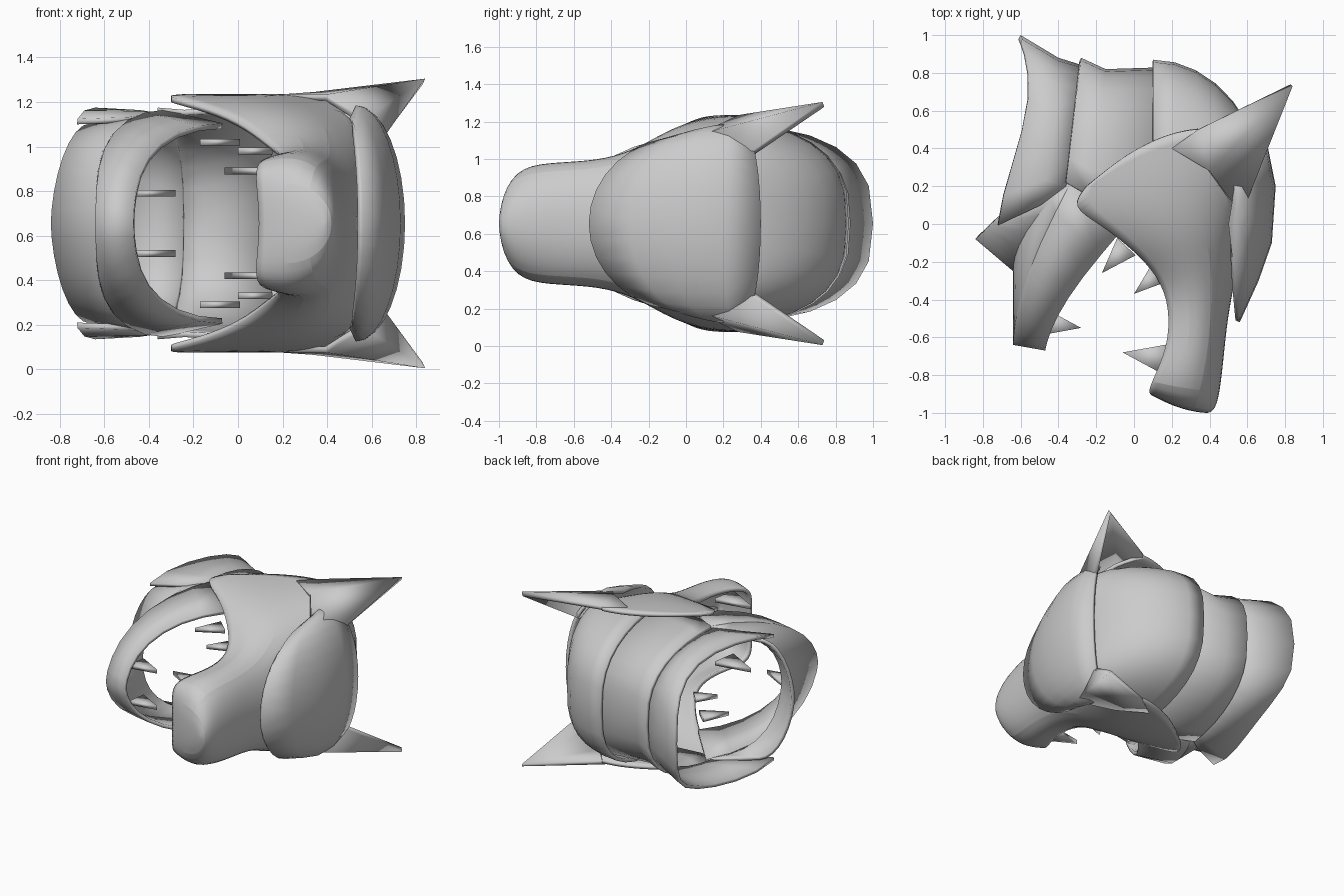
import bpy
import bmesh
from math import sin, cos, pi
from mathutils import Vector

cube = bpy.data.objects.get("Cube")
if cube:
    bpy.data.objects.remove(cube, do_unlink=True)

middle_height = .655

grey = bpy.data.materials.new("plain grey")
grey.use_nodes = True
grey.diffuse_color = (.6, .6, .6, 1)
shader = grey.node_tree.nodes["Principled BSDF"]
shader.inputs["Base Color"].default_value = grey.diffuse_color


def finish(name, builder, thickness, smooth_levels=0):
    """Turn a half mesh into a mirrored, thickened and optionally smoothed object."""
    mesh = bpy.data.meshes.new(name)
    builder.to_mesh(mesh)
    builder.free()
    mesh.materials.append(grey)
    part = bpy.data.objects.new(name, mesh)
    part.location.z = middle_height
    bpy.context.collection.objects.link(part)
    mirror = part.modifiers.new("Mirror", "MIRROR")
    mirror.use_axis = (False, False, True)
    if smooth_levels:
        subsurf = part.modifiers.new("Smooth", "SUBSURF")
        subsurf.levels = subsurf.render_levels = smooth_levels
        subsurf.boundary_smooth = "PRESERVE_CORNERS"
    shell = part.modifiers.new("Shell", "SOLIDIFY")
    shell.thickness = thickness
    bpy.ops.object.select_all(action="DESELECT")
    bpy.context.view_layer.objects.active = part
    part.select_set(True)
    bpy.ops.object.shade_smooth_by_angle(angle=pi / 5)


def sheet(name, rows, thickness=.025, smooth_levels=0):
    """Loft a grid of faces through rows of points (z is the half width)."""
    builder = bmesh.new()
    grid = [[builder.verts.new(point) for point in row] for row in rows]
    for row, following in zip(grid, grid[1:]):
        for column in range(len(row) - 1):
            builder.faces.new((row[column], row[column + 1],
                               following[column + 1], following[column]))
    finish(name, builder, thickness, smooth_levels)


def hoop(middle, side, half_width, roundness=.7, bow=0, sweep=pi / 2, steps=8):
    """Half a rounded hoop, from its middle point to or past its side point."""
    points = []
    for step in range(steps + 1):
        angle = step / steps * sweep
        x, y = Vector(side).lerp(Vector(middle), cos(angle)) if angle < pi / 2 else (
            Vector(side) + (Vector(middle) - Vector(side)) * cos(angle))
        x += bow * sin(2 * angle) * sin(angle)
        points.append((x, y, half_width * sin(angle) ** roundness))
    return points


def crown_hoop(angle):
    """One level of the domed crown, shrinking towards the top."""
    x = .1 + .6 * sin(angle)
    return hoop((x, .12 + .75 * cos(angle)), (x, .2), .55 * cos(angle) ** .4)


# Overlapping plates at the back, each lofted from its lower edge upwards
sheet("crown_plate", [crown_hoop(step * pi / 16) for step in range(8)])

sheet("collar_plate", [
    hoop((-.28, .88), (-.36, .22), .52),
    hoop((-.15, .82), (-.24, .15), .51),
    hoop((.16, .83), (.1, .15), .53),
])

sheet("neck_plate", [
    hoop((-.6, 1), (-.64, .33), .52, bow=.08, sweep=2.1),
    hoop((-.4, .88), (-.45, .33), .51, bow=.03, sweep=2),
    hoop((-.24, .83), (-.36, .2), .5),
])


def mask_section(top, lip, half_width):
    """A cross-section of the face, open in the middle behind the brow."""
    gap = min(1, max(0, 1.5 * (top[1] + .3)))
    profile = ((0, 0), (.05, .45), (.28, .88), (.65, 1), (1, .9))
    points = []
    for drop, spread in profile:
        x = top[0] + (lip[0] - top[0]) * drop
        y = top[1] + (lip[1] - top[1]) * drop ** 2
        points.append((x, y, half_width * (gap + (1 - gap) * spread)))
    return points


# Face mask: cheeks and muzzle, from the back edge to the nose
sheet("face_mask", [
    mask_section((.34, .5), (-.25, .2), .58),
    mask_section((.52, .3), (-.34, .09), .58),
    mask_section((.57, .08), (-.18, 0), .56),
    mask_section((.56, -.1), (0, -.14), .5),
    mask_section((.54, -.3), (.13, -.28), .4),
    mask_section((.5, -.5), (.19, -.44), .35),
    mask_section((.48, -.7), (.18, -.66), .34),
    mask_section((.46, -.9), (.08, -.86), .32),
    mask_section((.43, -1), (.08, -.9), .2),
    mask_section((.37, -1), (.1, -.91), 0),
], smooth_levels=2)

# Pointed ears sweeping back from the mask
sheet("ears", [
    [(.57, .05, .47), (.65, .34, .38)],
    [(.4, .28, .58), (.84, .73, .65)],
    [(.2, .4, .58), (.34, .5, .59)],
], thickness=.03)


def brow_hoop(middle, side, half_width):
    """An elliptical hoop over the forehead."""
    return hoop(middle, side, half_width, roundness=1)


# Brow shield over the forehead, ending in a point above the muzzle
sheet("brow_shield", [
    brow_hoop((.71, .4), (.57, .32), .48),
    brow_hoop((.75, .2), (.53, .25), .53),
    brow_hoop((.73, -.1), (.53, .18), .53),
    brow_hoop((.66, -.3), (.52, .12), .51),
    brow_hoop((.56, -.52), (.5, 0), .47),
])


def jaw_hoop(middle, side, half_width, bow=-.07):
    """A narrower, straighter hoop for the lower jaw."""
    return hoop(middle, side, half_width, roundness=1.2, bow=bow)


# Lower jaw: a band around the mouth, and the throat flaring out beneath it
jaw_rim = jaw_hoop((-.64, -.64), (-.33, .23), .51)
sheet("jaw_band", [jaw_hoop((-.47, -.67), (-.07, -.04), .45), jaw_rim])
sheet("throat_plate", [
    jaw_rim,
    jaw_hoop((-.64, -.25), (-.36, .22), .49),
    jaw_hoop((-.84, -.08), (-.66, .08), .45, bow=0),
])


def tooth(name, root, tip, half_width):
    """A flat triangular fang standing at the given half width."""
    root, tip = Vector(root), Vector(tip)
    across = (tip - root).orthogonal() * .35
    builder = bmesh.new()
    corners = (root - across, tip, root + across)
    builder.faces.new([builder.verts.new((*corner, half_width)) for corner in corners])
    finish(name, builder, thickness=.03)


tooth("upper_fangs", (.19, -.72), (-.06, -.68), .25)
tooth("upper_molars", (.12, -.27), (0, -.37), .34)
tooth("upper_back_teeth", (-.04, -.12), (-.17, -.26), .38)
tooth("lower_fangs", (-.47, -.52), (-.28, -.55), .15)
